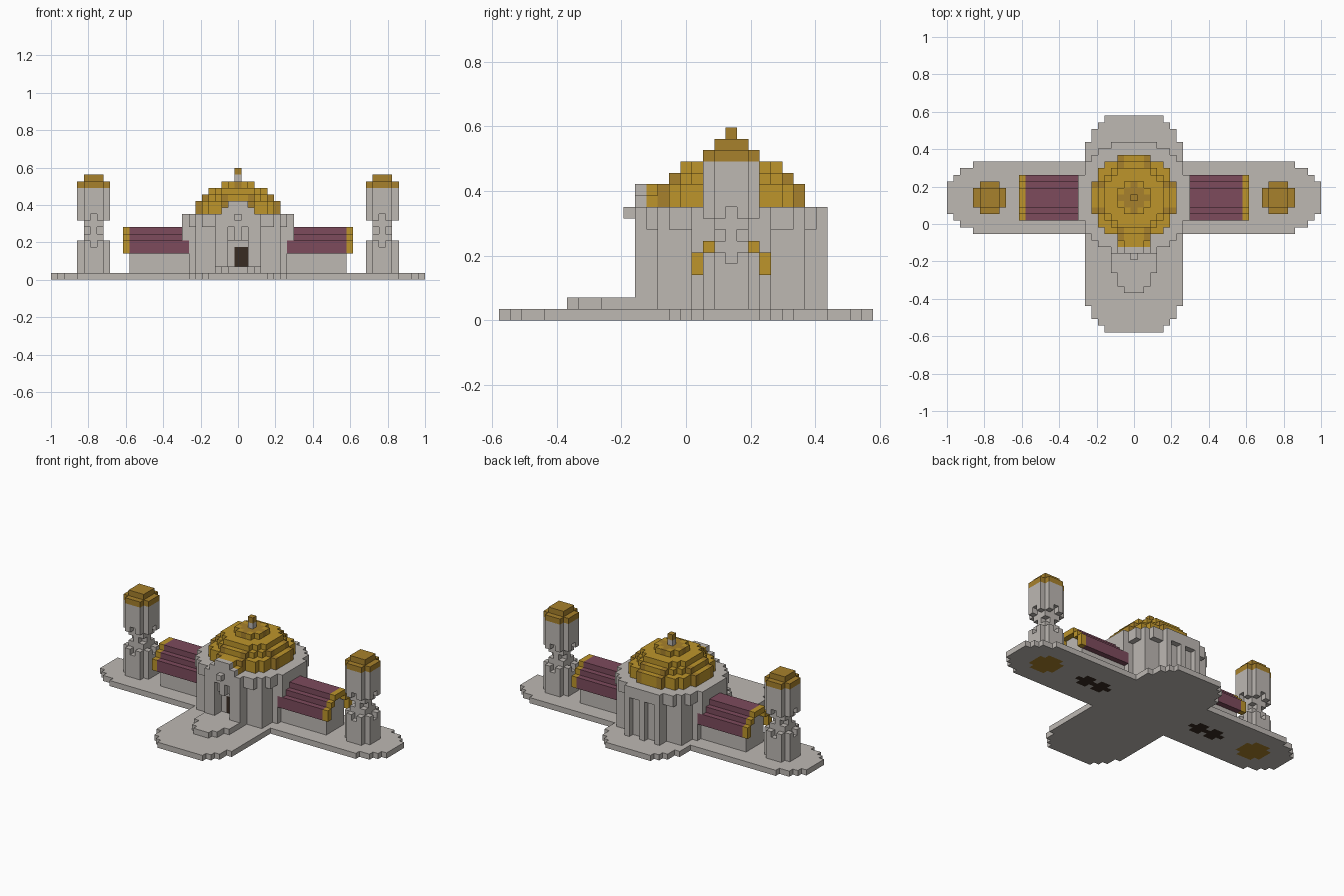
import bpy, bmesh, math
from mathutils import Vector

cube = bpy.data.objects.get("Cube")
if cube:
    bpy.data.objects.remove(cube, do_unlink=True)

V = 2 / 57          # block size
CY = 4              # row of the building axis
owner = {}          # block -> part name
parts = {}          # part name -> material


def material(name, rgb):
    m = bpy.data.materials.new(name)
    m.use_nodes = True
    m.diffuse_color = (*rgb, 1)
    m.node_tree.nodes["Principled BSDF"].inputs["Base Color"].default_value = (*rgb, 1)
    return m


stone = material("stone", (0.51, 0.48, 0.45))
gold = material("bright gold", (0.51, 0.30, 0.024))
old_gold = material("dark gold", (0.39, 0.22, 0.025))
plum = material("plum roof", (0.205, 0.07, 0.107))
dark = material("dark brown", (0.04, 0.025, 0.016))


def part(name, mat, xs, ys, zs, rule=lambda x, y, z: True):
    """Claim the free blocks of a box that satisfy a rule."""
    parts[name] = mat
    for x in xs:
        for y in ys:
            for z in zs:
                if rule(x, y, z):
                    owner.setdefault((x, y, z), name)


def span(n, c=0):
    return range(c - n, c + n + 1)


# Floor inlays, showing on the underside
for s, side in ((1, "left"), (-1, "right")):
    part(side + "_tower_inlay", old_gold, span(2, 22 * s), span(2, CY), [0],
         lambda x, y, z: abs(abs(x) - 22) + abs(y - CY) < 4)
    part(side + "_wing_inlay", dark, span(3, 12 * s), span(1, CY), [0],
         lambda x, y, z: y == CY or abs(x) in (10, 11, 13, 14))


# Cross-shaped base with stepped round ends
def base_rule(x, y, z):
    ax, ay, dy = abs(x), abs(y), abs(y - CY)
    arm = dy <= {28: 2, 27: 3, 26: 4, 25: 4}.get(ax, 5)
    nave = ax <= {16: 4, 15: 5, 14: 6, 13: 6}.get(ay, 7)
    return arm or nave


part("base", stone, span(28), span(16), [0], base_rule)
part("entrance_step", stone, span(3), range(-10, -3), [1],
     lambda x, y, z: abs(x) <= {-10: 1, -9: 2, -8: 2}.get(y, 3))

# Doorway, set back in the portal
part("door", dark, (0, 1), [-2], range(2, 5))


# Round hall: solid core, ring of pilasters, overhanging rim
def hall_rule(x, y, z):
    dy = y - CY
    r2 = x * x + dy * dy
    if r2 > 75:
        return False
    if abs(x) <= 1 and y < -2 and 2 <= z < 6:
        return False
    if z >= 8 or r2 <= 54:
        return True
    if abs(x) == 8:
        return z >= 6
    sector = math.pi / 8
    a = (math.atan2(dy, x) + sector / 2) % sector - sector / 2
    return abs(a) < 0.11 or (y == -4 and abs(x) == 2)


part("round_hall", stone, span(8), span(8, CY), range(1, 10), hall_rule)
part("pediment", stone, span(2), [-4], (10, 11), lambda x, y, z: abs(x) <= 12 - z)
part("portal_keystone", stone, [0], [-5], [9])

# Stepped dome with darker ribs and crown
dome_r2 = {10: 42, 11: 42, 12: 30, 13: 20, 14: 7}


def in_dome(x, y, z):
    return x * x + (y - CY) ** 2 <= dome_r2[z]


def rib_rule(x, y, z):
    lo, hi = sorted((abs(x), abs(y - CY)))
    return in_dome(x, y, z) and ((lo == 2 and hi >= 5) or (z == 14 and lo + hi <= 2))


part("dome_ribs", old_gold, span(6), span(6, CY), range(10, 15), rib_rule)
part("dome", gold, span(6), span(6, CY), range(10, 15), in_dome)
part("portal_roof", gold, span(2), range(-3, 0), (10, 11), lambda x, y, z: abs(x) <= 12 - z)
part("spire", stone, [0], [CY], [15])
part("spire_tip", old_gold, [0], [CY], [16])


# Barrel-roofed wings
def vault(x, y, z):
    d = abs(y - CY)
    return {4: d == 3, 5: d == 3, 6: d == 2, 7: d <= 1}[z]


def wing_body(x, y, z):
    return abs(y - CY) <= (1 if z == 6 else 2)


# Towers: drum, pinched neck, drum, cap
def tower_rule(x, y, z):
    lo, hi = sorted((abs(abs(x) - 22), abs(y - CY)))
    if lo == 2:
        return False
    if z in (5, 9):
        return hi < 2 or lo == 1
    if z == 7:
        return lo + hi <= 1
    return hi <= (1 if z in (6, 8, 15) else 2)


for s, side in ((1, "left"), (-1, "right")):
    wing = [s * i for i in range(6, 17)]
    part(side + "_wing_roof", plum, wing, span(3, CY), range(4, 8), vault)
    part(side + "_wing_arch", gold, [17 * s], span(3, CY), range(4, 8), vault)
    part(side + "_wing_walls", stone, wing, span(2, CY), range(1, 7), wing_body)
    part(side + "_tower", stone, span(2, 22 * s), span(2, CY), range(1, 14), tower_rule)
    part(side + "_tower_cap", old_gold, span(2, 22 * s), span(2, CY), (14, 15), tower_rule)


def build(name, mat):
    """Skin a part with the block faces that are exposed."""
    bm = bmesh.new()
    verts = {}

    def corner(p):
        key = tuple(round(c * 2) for c in p)
        if key not in verts:
            verts[key] = bm.verts.new((p.x * V, p.y * V, (p.z + 0.5) * V))
        return verts[key]

    for cell in [c for c, n in owner.items() if n == name]:
        for axis in range(3):
            for s in (1, -1):
                n = Vector((0, 0, 0))
                n[axis] = s
                c = Vector(cell)
                if tuple(int(v) for v in c + n) in owner:
                    continue
                u = Vector((0, 0, 0))
                u[(axis + 1) % 3] = 0.5
                w = n.cross(u)
                mid = c + n / 2
                bm.faces.new([corner(mid + d) for d in (-u - w, u - w, u + w, w - u)])
    bmesh.ops.dissolve_limit(bm, angle_limit=0.01, verts=bm.verts[:], edges=bm.edges[:])
    mesh = bpy.data.meshes.new(name)
    bm.to_mesh(mesh)
    bm.free()
    mesh.materials.append(mat)
    bpy.context.collection.objects.link(bpy.data.objects.new(name, mesh))


for name, mat in parts.items():
    build(name, mat)
